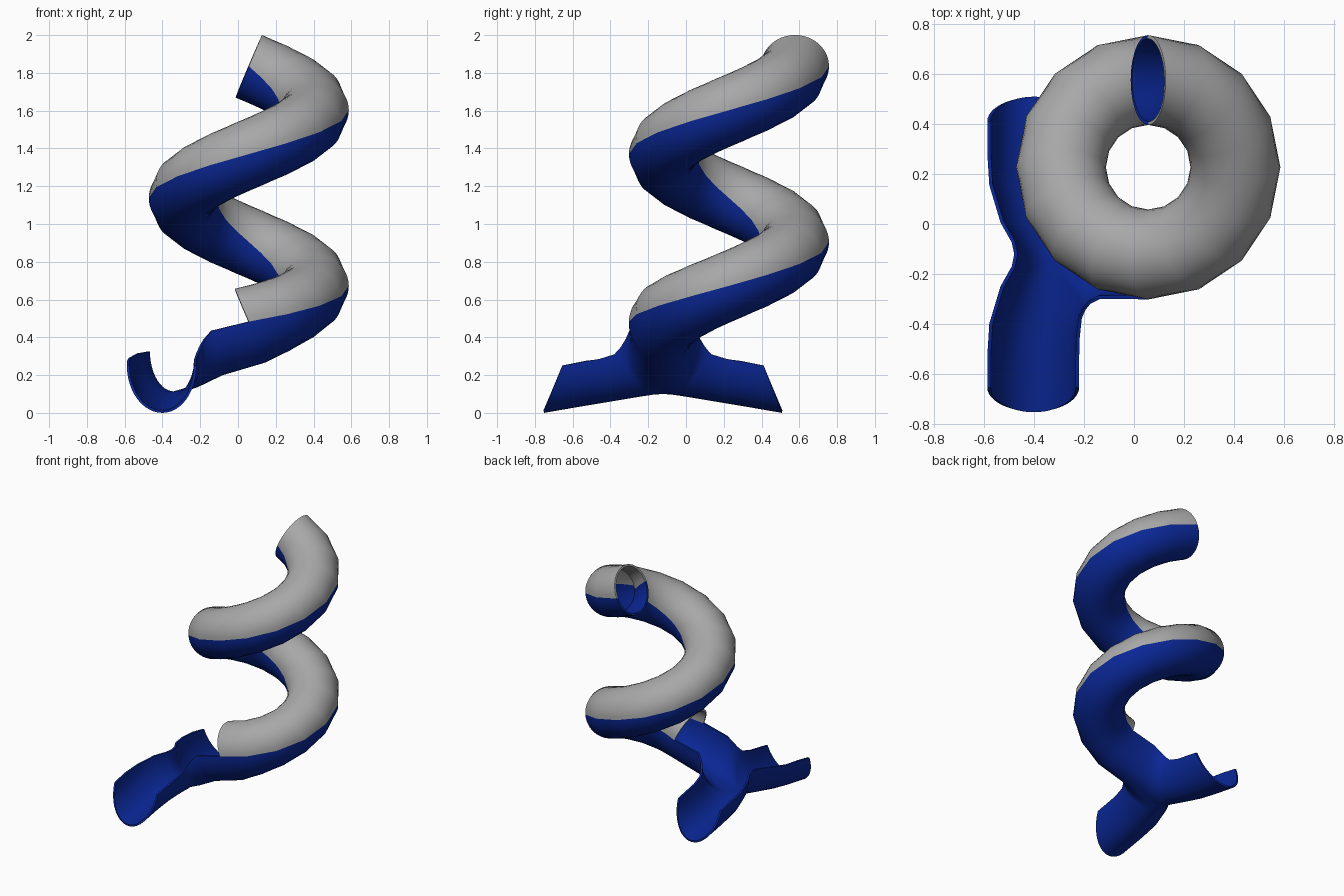
import bpy, bmesh, math
from mathutils import Vector

if "Cube" in bpy.data.objects:
    bpy.data.objects.remove(bpy.data.objects["Cube"])

CX, CY, R, r = 0.057, 0.2275, 0.3495, 0.18   # helix axis, helix radius, tube radius
PITCH, TOP, WALL = 0.93, 1.835, 0.014
YM = CY - R                                   # symmetry plane of the run-out
N = 12


def material(name, rgb):
    m = bpy.data.materials.new(name)
    m.diffuse_color = (*rgb, 1)
    m.use_nodes = True
    m.node_tree.nodes["Principled BSDF"].inputs["Base Color"].default_value = m.diffuse_color
    return m


def build(name, grids, mat):
    """Turn grids of points into one thin-walled, smooth-shaded shell."""
    bm = bmesh.new()
    for g in grids:
        vs = [[bm.verts.new(p) for p in row] for row in g]
        for a, b in zip(vs, vs[1:]):
            for j in range(len(a) - 1):
                bm.faces.new((a[j], b[j], b[j + 1], a[j + 1]))
    bmesh.ops.remove_doubles(bm, verts=bm.verts, dist=1e-4)
    me = bpy.data.meshes.new(name)
    bm.to_mesh(me)
    bm.free()
    me.materials.append(mat)
    ob = bpy.data.objects.new(name, me)
    bpy.context.collection.objects.link(ob)
    s = ob.modifiers.new("wall", 'SOLIDIFY')
    s.thickness, s.offset = WALL, 1
    bpy.ops.object.select_all(action='DESELECT')
    ob.select_set(True)
    bpy.context.view_layer.objects.active = ob
    bpy.ops.object.modifier_apply(modifier="wall")
    bpy.ops.object.shade_smooth_by_angle(angle=math.radians(50))


def helix_half(lower):
    """Half tube swept down one and a half turns, 16 segments per turn."""
    k = PITCH / (2 * math.pi * R)
    rows = []
    for i in range(25):
        a = math.pi / 2 - i * math.pi / 8
        t = max(0, (i - 20) / 4) ** 2          # the exit flattens and deepens
        rad = Vector((math.cos(a), math.sin(a), 0))
        n = Vector((k * math.sin(a), -k * math.cos(a), 1)).normalized()
        c = Vector((CX, CY, TOP - PITCH * i / 16 + 0.043 * t)) + rad * R
        h = r * (1 + (0.3 if lower else 0.05) * t)
        start = -math.pi if lower else 0
        angles = [start + math.pi * j / (2 * N) for j in range(2 * N + 1)]
        rows.append([c + rad * r * math.cos(f) + n * h * math.sin(f) for f in angles])
    return rows


def quarter(b, rim, heading):
    """Quarter-round section from the bottom line up to the rim."""
    b, rim = Vector(b), Vector(rim)
    flat = Vector((rim.x - b.x, rim.y - b.y, 0))
    d = Vector((math.cos(math.radians(heading)), math.sin(math.radians(heading)), 0))
    along = d * flat.dot(d)
    side = flat - along
    up = Vector((0, 0, rim.z - b.z))
    angles = [math.pi / 2 * j / N for j in range(N + 1)]
    return [b + side * math.sin(a) + (along + up) * (1 - math.cos(a)) for a in angles]


def mirrored(grid):
    """Copy of a grid reflected across the plane y = YM, faces kept inward."""
    return [[Vector((p.x, 2 * YM - p.y, p.z)) for p in reversed(row)] for row in grid]


# Grey cover: upper half of the spiral tube
build("tube_cover", [helix_half(False)], material("grey_plastic", (0.39, 0.39, 0.39)))

# Blue trough: lower half of the tube, running into a two-way split
trough = helix_half(True)
bottom = [(-0.08, YM, 0.20), (-0.22, YM, 0.135), (-0.34, YM, 0.10), (-0.345, -0.17, 0.097),
          (-0.36, -0.25, 0.085), (-0.385, -0.40, 0.06), (-0.40, -0.55, 0.035), (-0.40, -0.752, 0.0)]
inner_rim = [(-0.14, -0.30, 0.435), (-0.175, -0.32, 0.39), (-0.192, -0.341, 0.355), (-0.2, -0.356, 0.335),
             (-0.21, -0.38, 0.31), (-0.218, -0.46, 0.285), (-0.22, -0.55, 0.27), (-0.22, -0.655, 0.25)]
headings = [180, 200, 225, 237, 250, 270, 270, 270]
outer_rim = [(-0.48, YM, 0.325), (-0.49, -0.17, 0.323), (-0.535, -0.25, 0.315), (-0.58, -0.40, 0.29),
             (-0.588, -0.53, 0.275), (-0.588, -0.655, 0.25)]
inner = [trough[-1][N:]] + [quarter(*s) for s in zip(bottom, inner_rim, headings)]
outer = [quarter(b, q, 270)[::-1] for b, q in zip(bottom[2:], outer_rim)]
build("trough_with_split", [trough, inner, outer, mirrored(inner), mirrored(outer)],
      material("blue_plastic", (0.003, 0.02, 0.3)))
